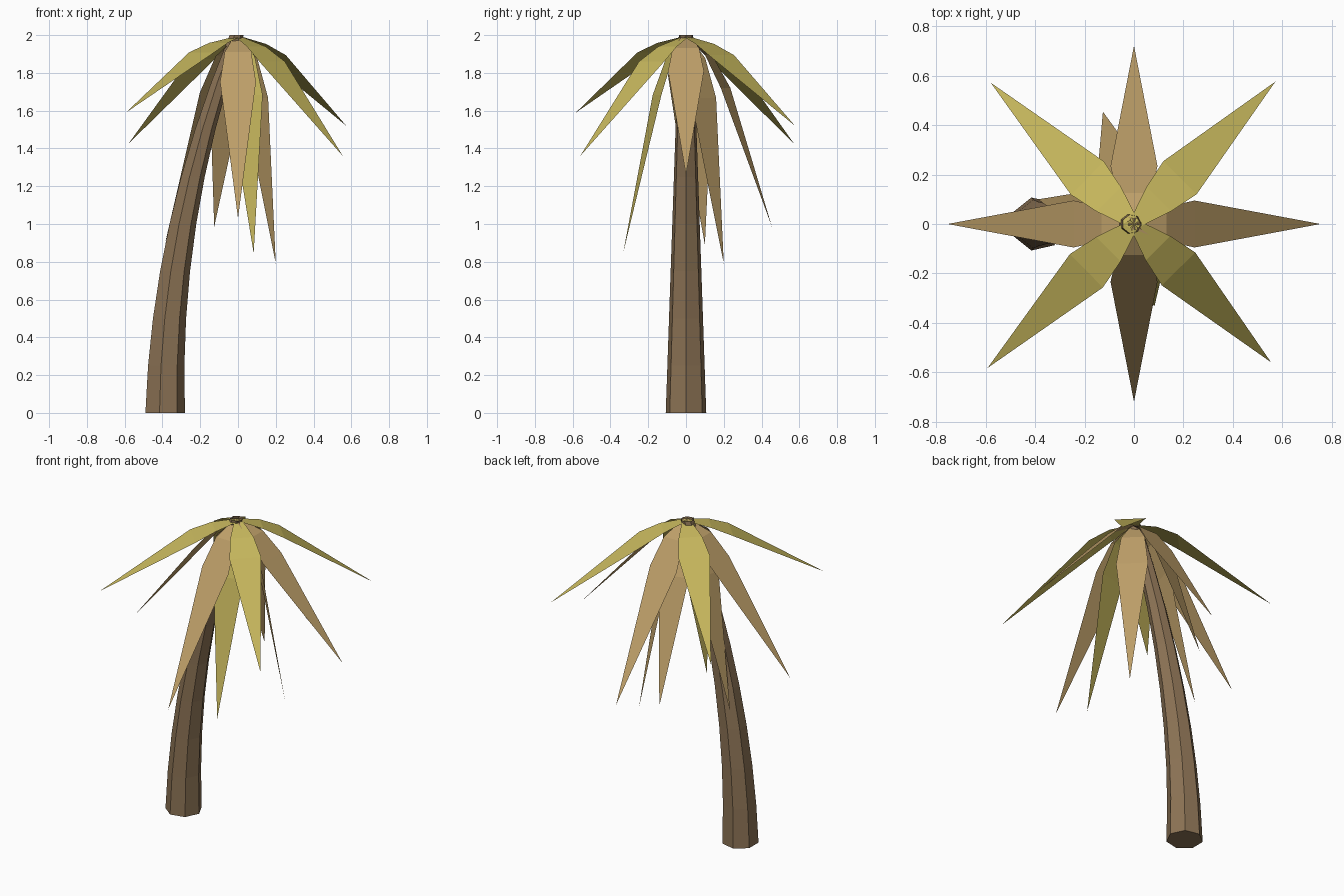
import bpy, bmesh, math
from mathutils import Vector

if "Cube" in bpy.data.objects:
    bpy.data.objects.remove(bpy.data.objects["Cube"])


def material(name, rgb):
    m = bpy.data.materials.new(name)
    m.diffuse_color = (*rgb, 1)
    m.use_nodes = True
    m.node_tree.nodes["Principled BSDF"].inputs["Base Color"].default_value = m.diffuse_color
    return m


def add_object(name, bm, mat):
    me = bpy.data.meshes.new(name)
    bm.to_mesh(me)
    bm.free()
    me.materials.append(mat)
    ob = bpy.data.objects.new(name, me)
    bpy.context.collection.objects.link(ob)
    return ob


BARK = material("bark", (0.26, 0.17, 0.09))
DRY = material("dry_leaf", (0.51, 0.345, 0.14))
GREEN = material("green_leaf", (0.57, 0.475, 0.11))

# Trunk: seven-sided tapering tube that leans along a parabola, open at the crown
bm = bmesh.new()
SIDES, ROWS = 7, 8
rings = []
for i in range(ROWS + 1):
    z = 2.0 * i / ROWS
    cx = -0.391 + 0.0955 * z * z
    r = 0.11 - 0.0355 * z
    rings.append([bm.verts.new((cx + r * math.cos(math.tau * k / SIDES),
                                r * math.sin(math.tau * k / SIDES), z))
                  for k in range(SIDES)])
for a, b in zip(rings, rings[1:]):
    for k in range(SIDES):
        n = (k + 1) % SIDES
        bm.faces.new((a[k], a[n], b[n], b[k]))
bm.faces.new(rings[0][::-1])
add_object("trunk", bm, BARK)

# Blade rows: distance share, drop share, half width
UPPER_FLAT = ((0.0, 0.0, 0.022), (0.175, 0.085, 0.07), (0.325, 0.21, 0.095))
UPPER_STEEP = ((0.0, 0.0, 0.022), (0.175, 0.085, 0.07), (0.325, 0.25, 0.095))
HANGING = ((0.0, 0.0, 0.022), (0.26, 0.095, 0.07), (0.46, 0.27, 0.095))


# Leaf: thin bent blade from the crown to a pointed tip
def leaf(name, tip, mat, profile):
    tip = Vector(tip)
    flat = Vector((tip.x, tip.y, 0))
    side = Vector((-tip.y, tip.x, 0)).normalized()
    top = 1.993
    bm = bmesh.new()
    rows = []
    for t, d, w in profile:
        p = flat * t + Vector((0, 0, top - (top - tip.z) * d))
        rows.append((bm.verts.new(p - side * w), bm.verts.new(p + side * w)))
    for (a, b), (c, d) in zip(rows, rows[1:]):
        bm.faces.new((a, c, d, b))
    bm.faces.new((rows[-1][0], bm.verts.new(tip), rows[-1][1]))
    add_object(name, bm, mat)


# Upper crown, dry leaves on the axes and green ones on the diagonals
dry_upper = [(0.755, 0, 1.26), (0, 0.722, 1.06), (-0.755, 0, 1.16), (0, -0.72, 1.03)]
green_upper = [(0.573, 0.577, 1.52), (-0.58, 0.572, 1.425),
               (-0.593, -0.583, 1.59), (0.555, -0.56, 1.36)]
for i, tip in enumerate(dry_upper):
    leaf(f"upper_dry_leaf_{i + 1}", tip, DRY, UPPER_STEEP)
for i, tip in enumerate(green_upper):
    leaf(f"upper_green_leaf_{i + 1}", tip, GREEN, UPPER_FLAT)

# Lower hanging leaves close to the trunk
lower = [((0.20, 0.20, 0.79), DRY), ((-0.126, 0.455, 0.985), DRY),
         ((-0.388, 0.10, 0.89), DRY), ((0.083, -0.333, 0.845), GREEN)]
for i, (tip, mat) in enumerate(lower):
    leaf(f"hanging_leaf_{i + 1}", tip, mat, HANGING)
